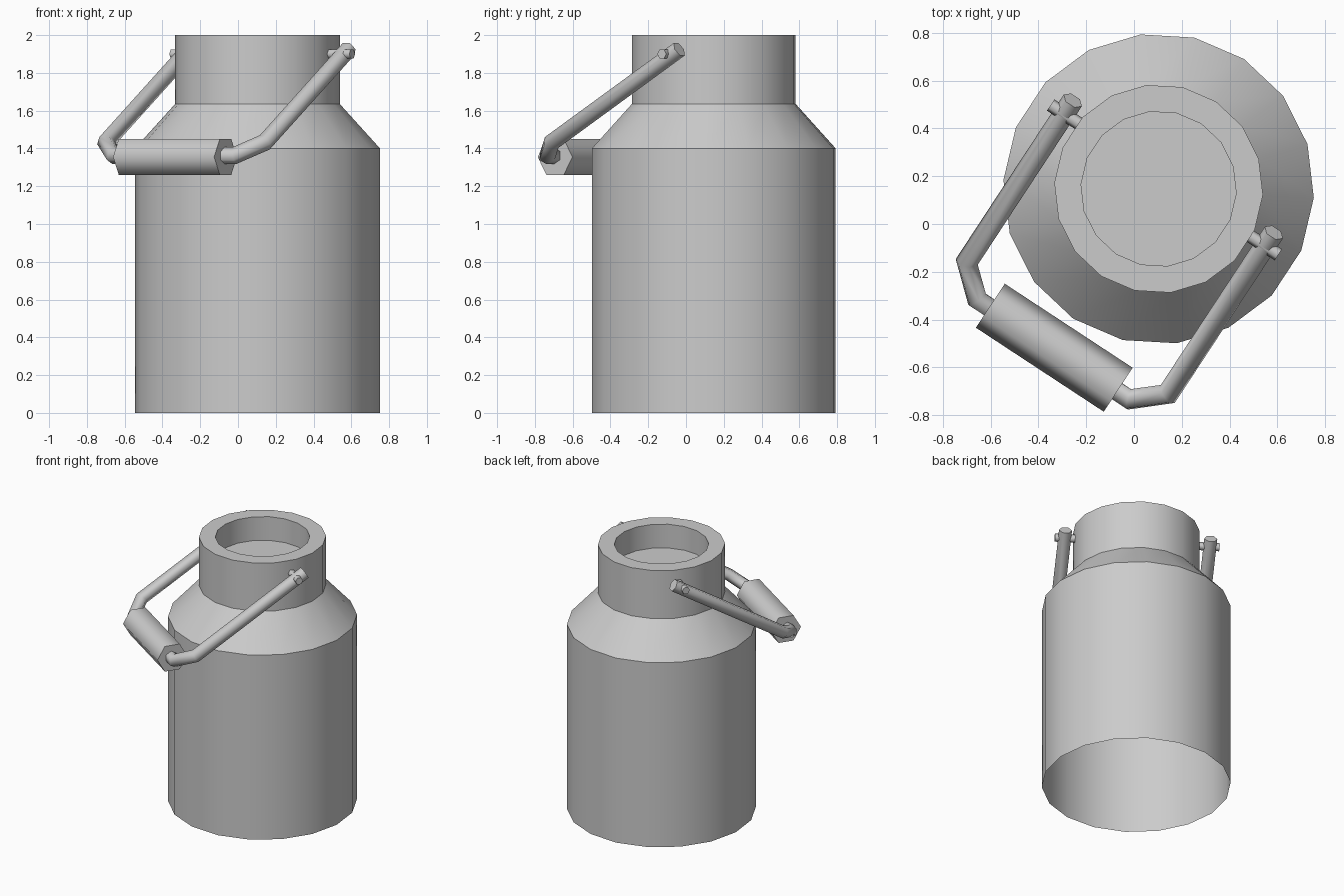
import bpy, bmesh
from math import cos, sin, tau, radians
from mathutils import Vector

if "Cube" in bpy.data.objects:
    bpy.data.objects.remove(bpy.data.objects["Cube"])

CENTRE = (0.103, 0.147, 0)
TURN = radians(-33.3)


def loft(name, rings, smooth, cap_start=True, cap_end=True):
    """Skin a list of point rings, then place the part on the turned can axis."""
    bm = bmesh.new()
    loops = [[bm.verts.new(p) for p in ring] for ring in rings]
    for a, b in zip(loops, loops[1:]):
        for i in range(len(a)):
            j = (i + 1) % len(a)
            bm.faces.new((a[i], a[j], b[j], b[i]))
    if cap_start:
        bm.faces.new(loops[0][::-1])
    if cap_end:
        bm.faces.new(loops[-1])
    bmesh.ops.recalc_face_normals(bm, faces=bm.faces)
    mesh = bpy.data.meshes.new(name)
    bm.to_mesh(mesh)
    bm.free()
    ob = bpy.data.objects.new(name, mesh)
    bpy.context.collection.objects.link(ob)
    ob.location = CENTRE
    ob.rotation_euler.z = TURN
    bpy.ops.object.select_all(action='DESELECT')
    ob.select_set(True)
    bpy.context.view_layer.objects.active = ob
    bpy.ops.object.shade_smooth_by_angle(angle=radians(smooth))
    return ob


def sweep(name, path, radius, normal, sides=6, phase=0.0):
    """Mitred tube along a planar path; normal is perpendicular to the plane."""
    pts = [Vector(p) for p in path]
    normal = Vector(normal).normalized()
    rings = []
    for i, p in enumerate(pts):
        d_in = (p - pts[max(i - 1, 0)]).normalized()
        d_out = (pts[min(i + 1, len(pts) - 1)] - p).normalized()
        tangent = (d_in + d_out).normalized()
        ref = d_out if d_out.length else d_in
        side = tangent.cross(normal).normalized()
        side /= max(0.5, tangent.dot(ref))
        rings.append([p + radius * (cos(phase + tau * k / sides) * side
                                    + sin(phase + tau * k / sides) * normal)
                      for k in range(sides)])
    return loft(name, rings, 65)


# Can: open-bottomed body, shoulder, neck, rim and recessed floor
profile = [(0.65, 0), (0.65, 1.4), (0.437, 1.635), (0.437, 2.0),
           (0.325, 2.0), (0.325, 1.82)]
loft("can_body", [[(r * cos(radians(10 + 20 * k)), r * sin(radians(10 + 20 * k)), z)
                   for k in range(18)] for r, z in profile], 30, cap_start=False)

# Bail handle: one half path, mirrored across the can
half = [(0.503, 0.112, 1.925), (0.503, -0.696, 1.432), (0.381, -0.803, 1.362)]
path = half + [(-x, y, z) for x, y, z in reversed(half)]
sweep("bail_handle", path, 0.045, (0, -0.61, 1))

# Hand grip
sweep("hand_grip", [(-0.32, -0.795, 1.355), (0.32, -0.795, 1.355)], 0.11, (0, 0, 1))

# Hinge pins
for label, s in (("right", 1), ("left", -1)):
    sweep("hinge_pin_" + label, [(0.42 * s, 0.045, 1.9), (0.57 * s, 0.045, 1.9)],
          0.028, (0, 0, 1))
